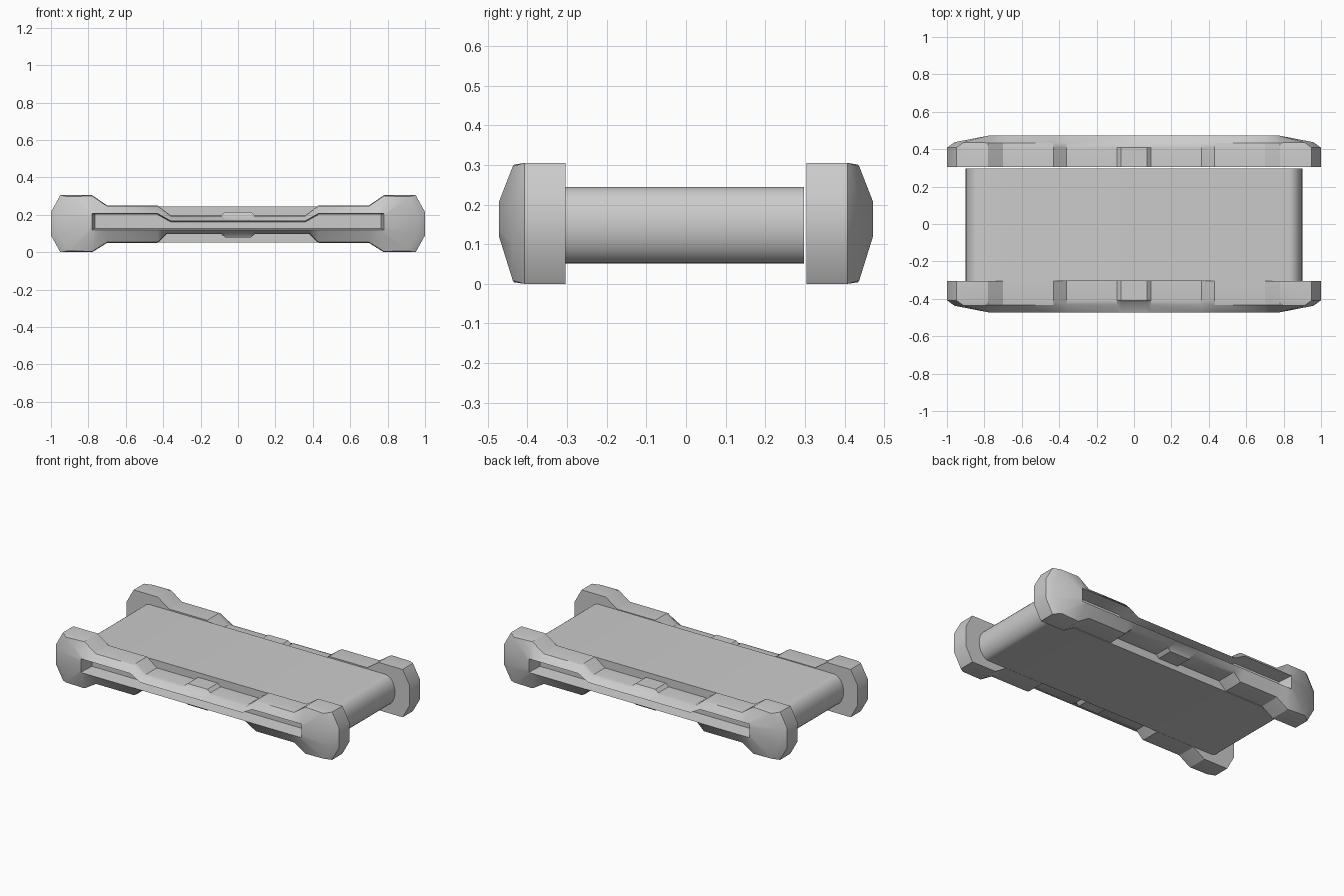
import bpy, bmesh, math

if "Cube" in bpy.data.objects:
    bpy.data.objects.remove(bpy.data.objects["Cube"])


def finish(name, bm):
    bmesh.ops.recalc_face_normals(bm, faces=bm.faces[:])
    me = bpy.data.meshes.new(name)
    bm.to_mesh(me)
    bm.free()
    ob = bpy.data.objects.new(name, me)
    bpy.context.collection.objects.link(ob)
    bpy.ops.object.select_all(action='DESELECT')
    ob.select_set(True)
    bpy.context.view_layer.objects.active = ob
    bpy.ops.object.shade_smooth_by_angle(angle=math.radians(30))
    return ob


def loft(name, loops):
    """Skin matching closed loops of (x, y, z) and cap both ends."""
    bm = bmesh.new()
    rings = [[bm.verts.new(p) for p in lp] for lp in loops]
    n = len(rings[0])
    for a, b in zip(rings, rings[1:]):
        for i in range(n):
            j = (i + 1) % n
            bm.faces.new((a[i], a[j], b[j], b[i]))
    bm.faces.new(rings[0])
    bm.faces.new(rings[-1])
    return finish(name, bm)


def both(half):
    """Complete a right-half loop with its mirror image in x."""
    return half + [(-x, y, z) for x, y, z in reversed(half)]


# Right half of the rail outline, top centre round to bottom centre (x, z)
outline = [(.07, .215), (.09, .197), (.36, .197), (.43, .25), (.70, .25),
           (.78, .305), (.95, .305), (1, .215), (1, .09), (.95, 0),
           (.78, 0), (.70, .05), (.43, .05), (.38, .098), (.09, .098), (.07, .08)]
# Matching outline of the long slot in the outer face
slot = [(.07, .168), (.09, .168), (.36, .168), (.43, .207), (.70, .207),
        (.74, .207), (.78, .207), (.78, .185), (.78, .14), (.78, .12),
        (.74, .12), (.70, .12), (.43, .12), (.38, .12), (.09, .12), (.07, .12)]


def shoulder(x, z):
    # Slightly reduced outline where the outer slope begins
    if x < .08:
        return (x, .418, .19 if z > .15 else .104)
    dz = -.008 if z > .15 else .008
    if x > .9:
        return (x - .04, .437, z + dz)
    return (x, .434, z + dz * .5)


def recess(x, z):
    # Tapered back of the slot
    return (x - .015 if x > .75 else x, .38, z - .006 if z > .15 else z + .008)


def rail(name, side):
    halves = [[(x, .304, z) for x, z in outline],
              [(x, .408, z) for x, z in outline],
              [shoulder(x, z) for x, z in outline],
              [(x, .472, z) for x, z in slot],
              [recess(x, z) for x, z in slot]]
    loft(name, [[(x, side * y, z) for x, y, z in both(h)] for h in halves])


rail("front_rail", -1)
rail("back_rail", 1)

# Belt: flat slab with rounded ends
steps = 16
arc = [(.83 + .07 * math.sin(math.pi * i / steps),
        .148 + .097 * math.cos(math.pi * i / steps)) for i in range(steps + 1)]
loft("belt", [both([(x, y, z) for x, z in arc]) for y in (-.304, .298)])
